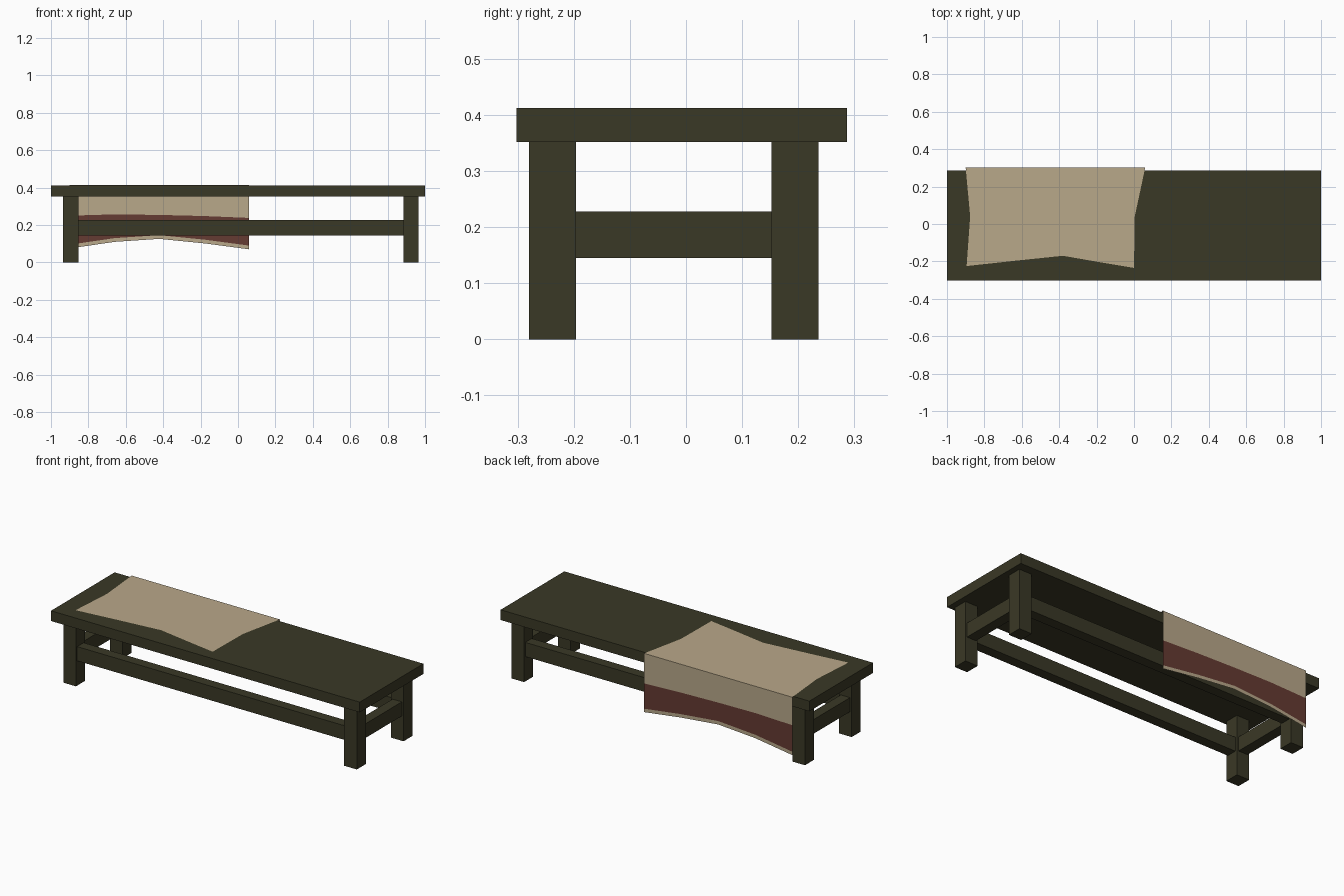
import bpy, bmesh

if "Cube" in bpy.data.objects:
    bpy.data.objects.remove(bpy.data.objects["Cube"])


def material(name, rgb):
    m = bpy.data.materials.new(name)
    m.diffuse_color = (*rgb, 1.0)
    m.use_nodes = True
    m.node_tree.nodes["Principled BSDF"].inputs["Base Color"].default_value = m.diffuse_color
    return m


wood = material("dark olive wood", (0.042, 0.040, 0.019))
linen = material("beige linen", (0.485, 0.392, 0.254))
band = material("red brown band", (0.130, 0.043, 0.032))


def add_object(name, bm, mats):
    mesh = bpy.data.meshes.new(name)
    bm.to_mesh(mesh)
    bm.free()
    for m in mats:
        mesh.materials.append(m)
    ob = bpy.data.objects.new(name, mesh)
    bpy.context.collection.objects.link(ob)
    return ob


def box(name, x, y, z):
    """Box from its (min, max) range on each axis."""
    bm = bmesh.new()
    bmesh.ops.create_cube(bm, size=1.0)
    for v in bm.verts:
        v.co = [(r[0] + r[1]) / 2 + c * (r[1] - r[0])
                for r, c in zip((x, y, z), v.co)]
    return add_object(name, bm, [wood])


# Seat slab
box("seat", (-1.0, 1.0), (-0.302, 0.287), (0.352, 0.412))

# Legs
leg_x = {"left": (-0.936, -0.854), "right": (0.884, 0.966)}
leg_y = {"front": (-0.280, -0.196), "back": (0.152, 0.236)}
for sy, y in leg_y.items():
    for sx, x in leg_x.items():
        box(f"{sy}_{sx}_leg", x, y, (0.0, 0.352))

# Stretchers, centred on the legs
RAIL_Z = (0.145, 0.228)
HALF = 0.03
for sy, y in leg_y.items():
    c = sum(y) / 2
    box(f"{sy}_long_rail", (leg_x["left"][1], leg_x["right"][0]),
        (c - HALF, c + HALF), RAIL_Z)
for sx, x in leg_x.items():
    c = sum(x) / 2
    box(f"{sx}_side_rail", (c - HALF, c + HALF),
        (leg_y["front"][1], leg_y["back"][0]), RAIL_Z)

# Cloth: a thin sheet lying on the seat and hanging over the back edge
TOP, BACK = 0.414, 0.302
front_edge = [(-0.895, -0.225), (-0.65, -0.198), (-0.38, -0.17),
              (-0.19, -0.203), (0.0, -0.235)]
middle_x = [-0.876, -0.65, -0.40, -0.19, 0.004]
back_x = [-0.90, -0.66, -0.42, -0.18, 0.06]
hem_z = [0.075, 0.110, 0.126, 0.102, 0.070]
band_top = [0.250, 0.257, 0.254, 0.248, 0.238]

rows = [
    [(x, y, TOP) for x, y in front_edge],
    [(x, 0.04, TOP) for x in middle_x],
    [(x, BACK, TOP) for x in back_x],
    [(x, BACK, z) for x, z in zip(back_x, band_top)],
    [(x, BACK, z + 0.02) for x, z in zip(back_x, hem_z)],
    [(x, BACK, z) for x, z in zip(back_x, hem_z)],
]
bm = bmesh.new()
grid = [[bm.verts.new(p) for p in row] for row in rows]
for r in range(len(grid) - 1):
    for c in range(len(back_x) - 1):
        f = bm.faces.new((grid[r][c], grid[r][c + 1],
                          grid[r + 1][c + 1], grid[r + 1][c]))
        f.material_index = 1 if r == 3 else 0   # coloured band above the hem
add_object("cloth", bm, [linen, band])
